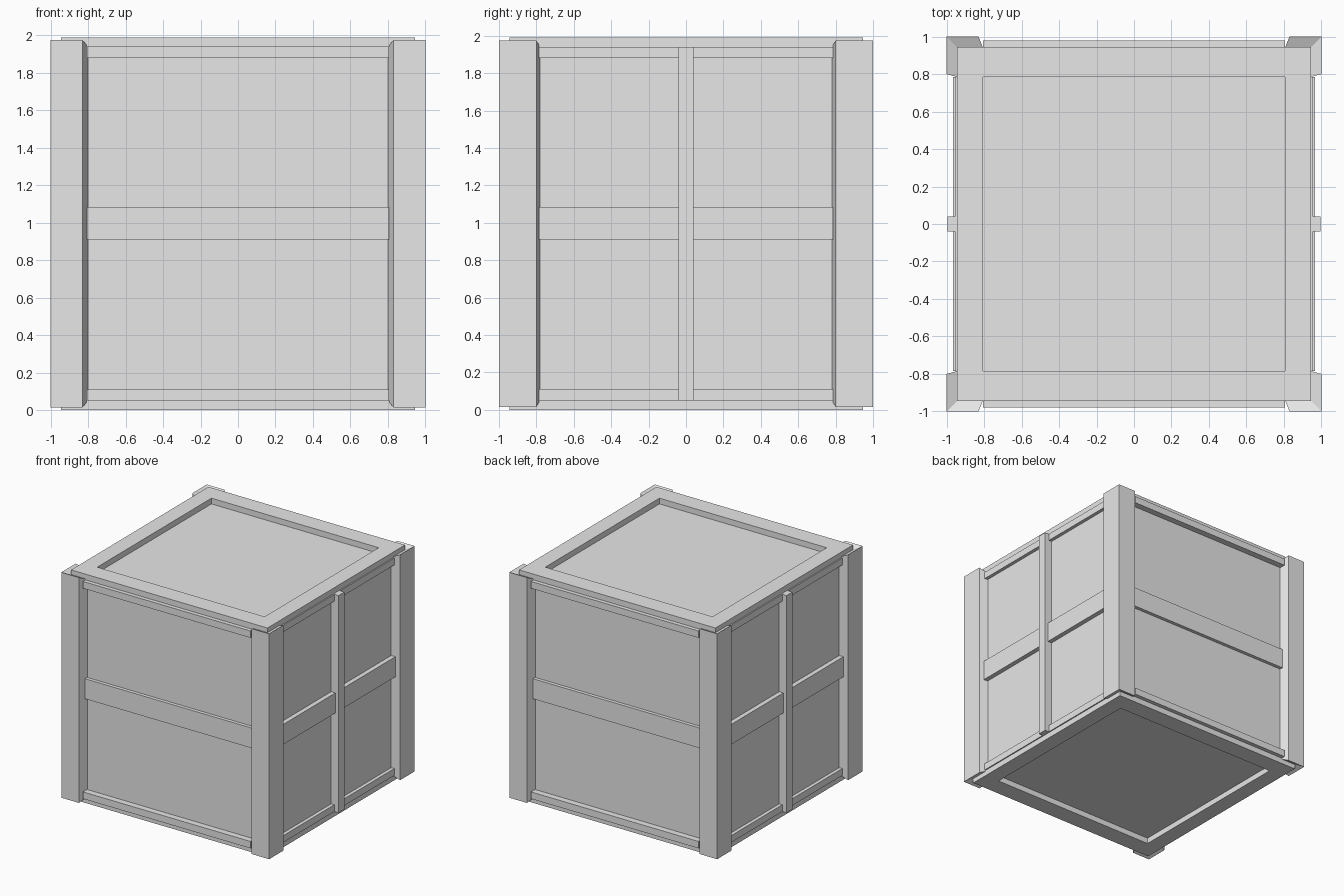
import bpy
import bmesh

cube = bpy.data.objects.get("Cube")
if cube:
    bpy.data.objects.remove(cube, do_unlink=True)

grey = bpy.data.materials.new("light_grey")
grey.use_nodes = True
colour = (0.8, 0.8, 0.8, 1)
grey.diffuse_color = colour
grey.node_tree.nodes["Principled BSDF"].inputs["Base Color"].default_value = colour

HEIGHT, EDGE, BODY, SLAB = 1.99, 0.05, 0.925, 0.945
TOP = HEIGHT - EDGE
OPEN_X, OPEN_Y = 0.805, 0.785


def finish(name, bm):
    bmesh.ops.recalc_face_normals(bm, faces=bm.faces)
    mesh = bpy.data.meshes.new(name)
    bm.to_mesh(mesh)
    bm.free()
    mesh.materials.append(grey)
    obj = bpy.data.objects.new(name, mesh)
    bpy.context.collection.objects.link(obj)
    return obj


def prism(bm, ring_a, ring_b):
    """Closed solid between two matching rings of points."""
    a = [bm.verts.new(p) for p in ring_a]
    b = [bm.verts.new(p) for p in ring_b]
    bm.faces.new(a)
    bm.faces.new(b)
    for i in range(len(a)):
        j = (i + 1) % len(a)
        bm.faces.new((a[i], a[j], b[j], b[i]))


def rect(x0, x1, y0, y1, z):
    return [(x0, y0, z), (x1, y0, z), (x1, y1, z), (x0, y1, z)]


def box(name, x, y, z):
    bm = bmesh.new()
    prism(bm, rect(*x, *y, z[0]), rect(*x, *y, z[1]))
    return finish(name, bm)


# Inner body whose walls are the recessed panels
box("crate_body", (-BODY, BODY), (-BODY, BODY), (EDGE, TOP))

# Lid and base frames, each with a rectangular opening
for name, z0, z1 in (("base_frame", 0, EDGE), ("lid_frame", TOP, HEIGHT)):
    bm = bmesh.new()
    rings = [[bm.verts.new(p) for p in rect(-x, x, -y, y, z)]
             for x, y, z in ((SLAB, SLAB, z0), (SLAB, SLAB, z1),
                             (OPEN_X, OPEN_Y, z1), (OPEN_X, OPEN_Y, z0))]
    for a, b in zip(rings, rings[1:] + rings[:1]):
        for i in range(4):
            j = (i + 1) % 4
            bm.faces.new((a[i], a[j], b[j], b[i]))
    finish(name, bm)

# Corner posts: two mitred plates with tapered ends and inner edges
LOW, HIGH = 0.015, 1.975
for sx, side in ((1, "left"), (-1, "right")):
    for sy, end in ((-1, "front"), (1, "back")):
        for swap, facing in ((False, "face"), (True, "side")):
            outer_edge, inner_edge = (0.80, 0.78) if swap else (0.83, 0.80)
            rings = []
            for depth, edge, z0, z1 in ((1, outer_edge, LOW, HIGH),
                                        (BODY, inner_edge, EDGE, TOP)):
                ring = []
                for u, z in ((depth, z0), (edge, z0), (edge, z1), (depth, z1)):
                    x, y = (depth, u) if swap else (u, depth)
                    ring.append((sx * x, sy * y, z))
                rings.append(ring)
            bm = bmesh.new()
            prism(bm, *rings)
            finish(f"{end}_{side}_post_{facing}", bm)

# Horizontal rails on every side: base, middle and top
RAILS = (("lower", EDGE, 0.11, 0.98, 0.955),
         ("middle", 0.91, 1.085, 0.955, 0.965),
         ("upper", 1.88, TOP, 0.98, 0.955))
for level, z0, z1, reach_y, reach_x in RAILS:
    for s, end, side in ((-1, "front", "right"), (1, "back", "left")):
        box(f"{end}_{level}_rail", (-OPEN_X, OPEN_X),
            sorted((s * 0.9, s * reach_y)), (z0, z1))
        box(f"{side}_{level}_rail", sorted((s * 0.9, s * reach_x)),
            (-OPEN_Y, OPEN_Y), (z0, z1))

# Upright bars on the left and right sides
for s, side in ((-1, "right"), (1, "left")):
    box(f"{side}_upright_bar", sorted((s * 0.9, s * 0.995)),
        (-0.04, 0.04), (EDGE, TOP))
